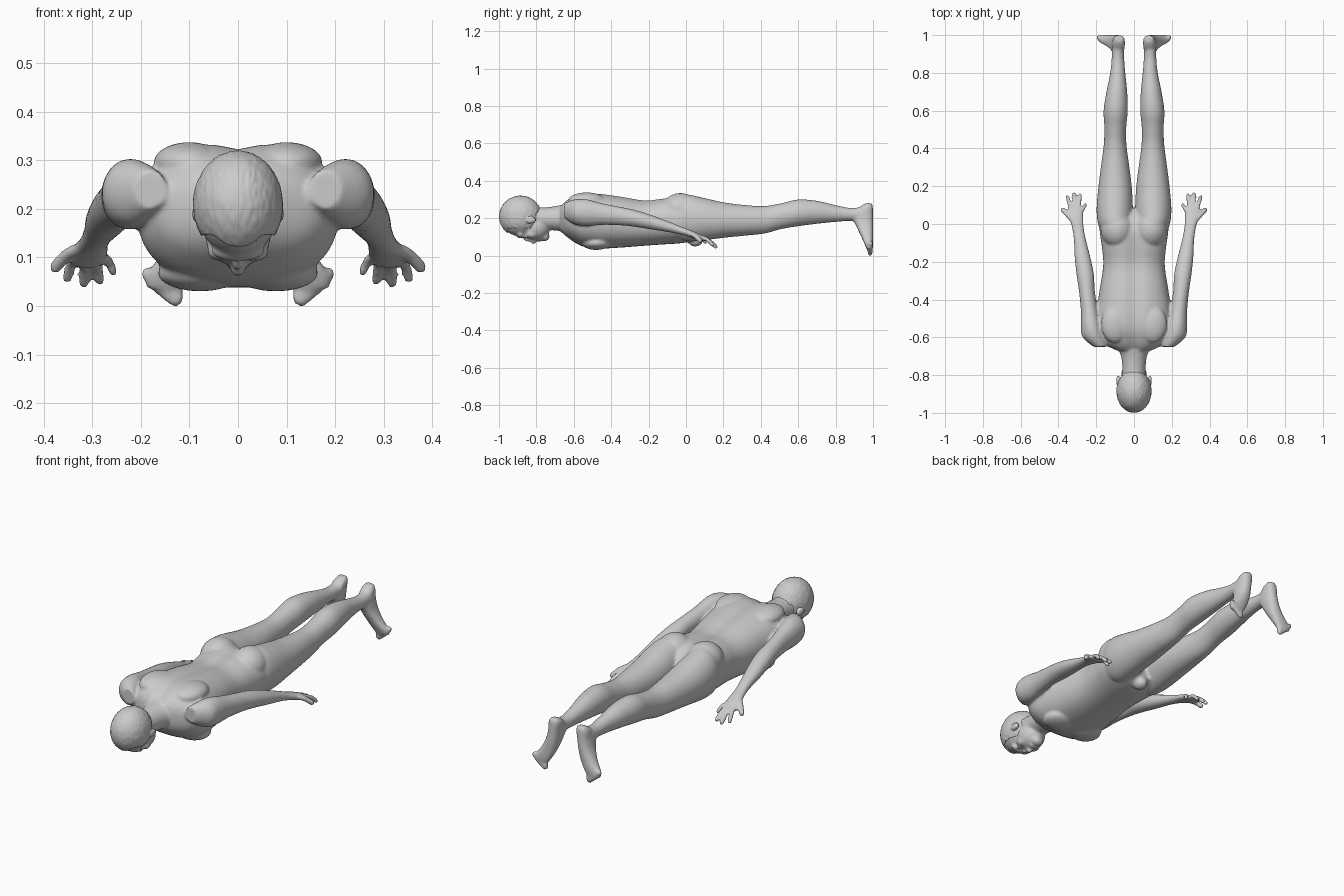
import bpy, bmesh, math
from mathutils import Vector, Matrix, noise


def spline(keys, steps=5):
    """Catmull-Rom interpolation of equal-length tuples."""
    out = []
    for i in range(len(keys) - 1):
        p0, p1 = keys[max(i - 1, 0)], keys[i]
        p2, p3 = keys[i + 1], keys[min(i + 2, len(keys) - 1)]
        for s in range(steps):
            t = s / steps
            out.append([0.5 * (2 * b + (c - a) * t + (2 * a - 5 * b + 4 * c - d) * t * t
                               + (3 * b - a - 3 * c + d) * t ** 3)
                        for a, b, c, d in zip(p0, p1, p2, p3)])
    return out + [list(keys[-1])]


def loft(bm, keys, side=1, upright=False, power=2.0, groove=0.0, n=36):
    """Skin rings (x, y, z, radius_x, radius_other) lying across y, or across z if upright."""
    rings = []
    for x, y, z, rx, ro in spline(keys):
        ring = []
        for k in range(n):
            a = 2 * math.pi * k / n
            c, s = math.cos(a), math.sin(a)
            dx = rx * math.copysign(abs(c) ** (2 / power), c)
            do = ro * math.copysign(abs(s) ** (2 / power), s)
            if s > 0:
                do -= groove * math.exp(-(dx / 0.035) ** 2)
            co = (x + dx, y + do, z) if upright else (x + dx, y, z + do)
            ring.append(bm.verts.new((co[0] * side, co[1], co[2])))
        rings.append(ring)
    for a, b in zip(rings, rings[1:]):
        for k in range(n):
            bm.faces.new((a[k], a[(k + 1) % n], b[(k + 1) % n], b[k]))
    bm.faces.new(rings[0][::-1])
    bm.faces.new(rings[-1])


def blob(bm, c, r, sub=3):
    m = Matrix.Translation(c) @ Matrix.Diagonal((*r, 1))
    bmesh.ops.create_icosphere(bm, subdivisions=sub, radius=1, matrix=m)


def span(rows):
    """(x, y, half width, bottom z, top z) -> loft keys."""
    return [(x, y, (b + t) / 2, w, (t - b) / 2) for x, y, w, b, t in rows]


def finish(bm, name):
    bmesh.ops.recalc_face_normals(bm, faces=bm.faces)
    me = bpy.data.meshes.new(name)
    bm.to_mesh(me)
    bm.free()
    ob = bpy.data.objects.new(name, me)
    bpy.context.collection.objects.link(ob)
    for p in me.polygons:
        p.use_smooth = True
    return ob


body = bmesh.new()

# torso with a spine groove
loft(body, span([(0, -.67, .09, .13, .275), (0, -.63, .165, .095, .305),
                 (0, -.56, .205, .052, .333), (0, -.47, .20, .038, .335),
                 (0, -.35, .182, .043, .32), (0, -.22, .163, .053, .30),
                 (0, -.12, .170, .060, .31), (0, -.03, .182, .066, .315),
                 (0, .04, .17, .080, .285), (0, .08, .13, .10, .24)]),
     power=2.35, groove=.014, n=64)
# neck
loft(body, [(0, -.82, .195, .06, .06), (0, -.74, .198, .063, .061),
            (0, -.68, .20, .075, .068), (0, -.61, .205, .12, .08)])

# head and face
blob(body, (0, -.885, .21), (.088, .110, .107), 4)
blob(body, (0, -.805, .15), (.068, .077, .069), 4)
blob(body, (0, -.755, .103), (.032, .026, .026))
blob(body, (0, -.885, .112), (.056, .022, .02))
blob(body, (0, -.835, .088), (.010, .035, .016))
blob(body, (0, -.815, .078), (.016, .014, .018))
blob(body, (0, -.782, .085), (.025, .013, .012))
# groin
blob(body, (0, .05, .08), (.032, .04, .032))

for s in (1, -1):
    # eye, cheek, ear
    blob(body, (s * .03, -.853, .103), (.016, .012, .012))
    blob(body, (s * .042, -.825, .115), (.022, .03, .022))
    blob(body, (s * .084, -.83, .19), (.011, .03, .02))
    # chest, shoulder blade, buttock
    blob(body, (s * .078, -.48, .068), (.088, .08, .038))
    blob(body, (s * .10, -.53, .295), (.075, .10, .043))
    blob(body, (s * .088, -.03, .245), (.088, .10, .09))
    # leg
    loft(body, span([(.095, -.06, .07, .10, .29), (.1, 0, .09, .077, .325),
                     (.102, .08, .096, .08, .312), (.1, .2, .088, .095, .285),
                     (.1, .32, .073, .107, .27), (.1, .42, .060, .118, .265),
                     (.099, .51, .058, .142, .28), (.097, .60, .064, .157, .3),
                     (.091, .70, .055, .17, .293), (.086, .80, .040, .18, .27),
                     (.085, .88, .033, .185, .255), (.085, .95, .033, .18, .262)]), s)
    # foot, sole facing +y
    loft(body, [(.078, .978, .28, .02, .016), (.08, .963, .258, .032, .036),
                (.085, .945, .21, .034, .055), (.095, .955, .16, .036, .046),
                (.115, .967, .11, .041, .034), (.142, .977, .065, .046, .024),
                (.152, .982, .035, .036, .016)], s, upright=True, power=2.4)
    # toes
    for i in range(5):
        t = i / 4
        r = .019 - .008 * t ** .5
        blob(body, (s * (.130 + .058 * t), .984 + .003 * t, .021 + .045 * t ** 1.5),
             (r, .014, r + .004))
    # arm and palm
    loft(body, [(.18, -.65, .24, .035, .04), (.212, -.60, .234, .06, .065),
                (.225, -.54, .23, .056, .072), (.237, -.45, .222, .045, .058),
                (.250, -.35, .211, .042, .049), (.258, -.27, .198, .046, .045),
                (.272, -.18, .177, .042, .038), (.287, -.08, .15, .032, .027),
                (.297, -.02, .131, .031, .021), (.305, .03, .115, .038, .019),
                (.311, .07, .10, .042, .017), (.311, .095, .09, .034, .013)], s)
    # fingers and thumb: base, tip, radius
    for a, b, r in (((.280, .06, .101), (.257, .102, .070), .0105),
                    ((.294, .08, .095), (.285, .152, .053), .0115),
                    ((.313, .085, .094), (.318, .158, .048), .012),
                    ((.334, .08, .097), (.353, .142, .057), .0115),
                    ((.318, .01, .118), (.376, .075, .080), .014)):
        a, b = Vector(a), Vector(b)
        for i in range(13):
            p = a.lerp(b, i / 12)
            p.z += .010 * math.sin(math.pi * i / 12)
            blob(body, (s * p.x, p.y, p.z), (r, r, r), 2)

# fuse the body parts into one smooth skin
skin = finish(body, "body")
rm = skin.modifiers.new("fuse", 'REMESH')
rm.mode = 'VOXEL'
rm.voxel_size = .0065
rm.use_smooth_shade = True
sm = skin.modifiers.new("soften", 'SMOOTH')
sm.factor = .5
sm.iterations = 6

# hair cap: strands from noise, tucked under the skin at face and nape
hair = bmesh.new()
bmesh.ops.create_icosphere(hair, subdivisions=6, radius=1)
for v in hair.verts:
    d = v.co.normalized()
    p = Vector((d.x * .0925, -.885 + d.y * .114, .209 + d.z * .111))
    face = (p.z < .145 and p.y > -.955) or (p.y > -.80 and p.z < .23)
    k = .88 if face else 1 + .014 * noise.noise(Vector((d.x * 14, d.y * 5, d.z * 5)))
    v.co = Vector((0, -.885, .209)) + (p - Vector((0, -.885, .209))) * k
finish(hair, "hair")
